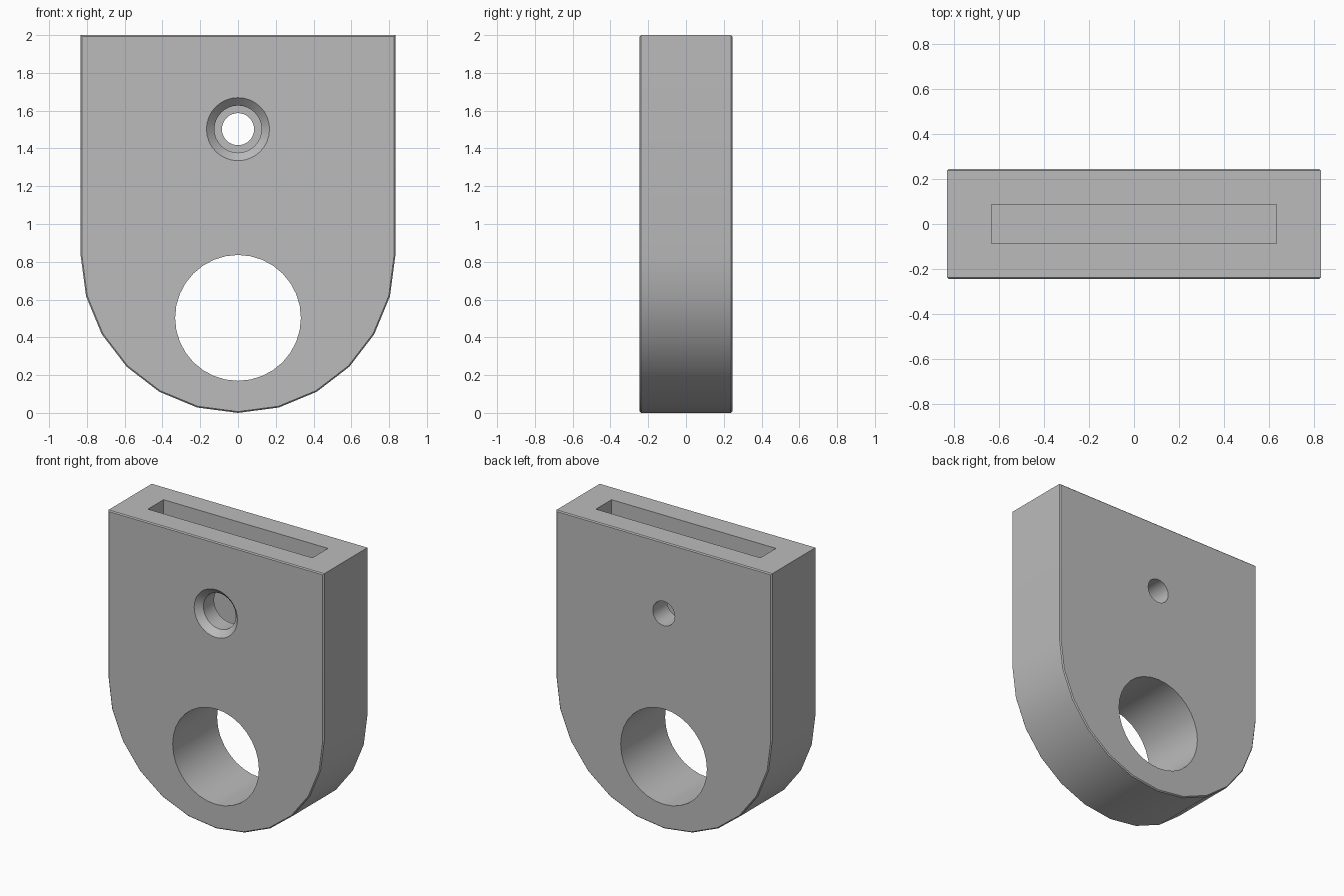
import bpy, bmesh, math
from mathutils import Matrix

cube = bpy.data.objects.get("Cube")
if cube:
    bpy.data.objects.remove(cube, do_unlink=True)

RADIUS, HALF_DEPTH, CHAMFER = 0.833, 0.245, 0.007
SCREW_Z, RING_Z = 1.502, 0.503

grey = bpy.data.materials.new("plain grey")
grey.use_nodes = True
colour = (0.5, 0.5, 0.5, 1)
grey.diffuse_color = colour
grey.node_tree.nodes["Principled BSDF"].inputs["Base Color"].default_value = colour


def loft(name, rings):
    """Join equal-sized rings of points into a capped solid."""
    bm = bmesh.new()
    loops = [[bm.verts.new(p) for p in ring] for ring in rings]
    n = len(loops[0])
    for a, b in zip(loops, loops[1:]):
        for i in range(n):
            j = (i + 1) % n
            bm.faces.new((a[i], a[j], b[j], b[i]))
    bm.faces.new(loops[0])
    bm.faces.new(loops[-1])
    bmesh.ops.recalc_face_normals(bm, faces=bm.faces)
    mesh = bpy.data.meshes.new(name)
    bm.to_mesh(mesh)
    bm.free()
    mesh.materials.append(grey)
    obj = bpy.data.objects.new(name, mesh)
    bpy.context.collection.objects.link(obj)
    return obj


def outline(y, inset):
    """Square-topped tag outline with a half-round foot."""
    r = RADIUS - inset
    pts = [(-r, y, 2 - inset)]
    for i in range(13):
        a = math.pi + math.pi * i / 12
        pts.append((r * math.cos(a), y, RADIUS + r * math.sin(a)))
    return pts + [(r, y, 2 - inset)]


def circle(r, y, z, sides):
    return [(r * math.cos(math.tau * i / sides), y, z + r * math.sin(math.tau * i / sides))
            for i in range(sides)]


# Body with a fine chamfer round both broad faces
edge = HALF_DEPTH - CHAMFER
body = loft("tag_body", [outline(-HALF_DEPTH, CHAMFER), outline(-edge, 0),
                         outline(edge, 0), outline(HALF_DEPTH, CHAMFER)])

# Cutters: slot, large ring hole, countersunk front hole, small back hole
slot = loft("slot_cutter", [[(x * 0.635, y * 0.086, z) for x, y in
                             ((-1, -1), (1, -1), (1, 1), (-1, 1))] for z in (1.0, 2.2)])
ring = loft("ring_hole_cutter", [circle(0.333, y, RING_Z, 32) for y in (-0.5, 0.5)])
front = loft("countersink_cutter", [circle(r, y, SCREW_Z, 32) for r, y in
                                    ((0.167, -0.4), (0.167, -HALF_DEPTH),
                                     (0.125, -0.203), (0.125, 0))])
back = loft("back_hole_cutter", [circle(0.085, y, SCREW_Z, 32) for y in (0, 0.5)])

bpy.context.view_layer.objects.active = body
for cutter in (slot, ring, front, back):
    mod = body.modifiers.new(cutter.name, "BOOLEAN")
    mod.operation = "DIFFERENCE"
    mod.solver = "EXACT"
    mod.object = cutter
    bpy.ops.object.modifier_apply(modifier=mod.name)
    bpy.data.objects.remove(cutter, do_unlink=True)

# Smooth the curved walls, keep the rims crisp
bpy.ops.object.select_all(action="DESELECT")
body.select_set(True)
bpy.ops.object.shade_smooth_by_angle(angle=math.radians(30))
